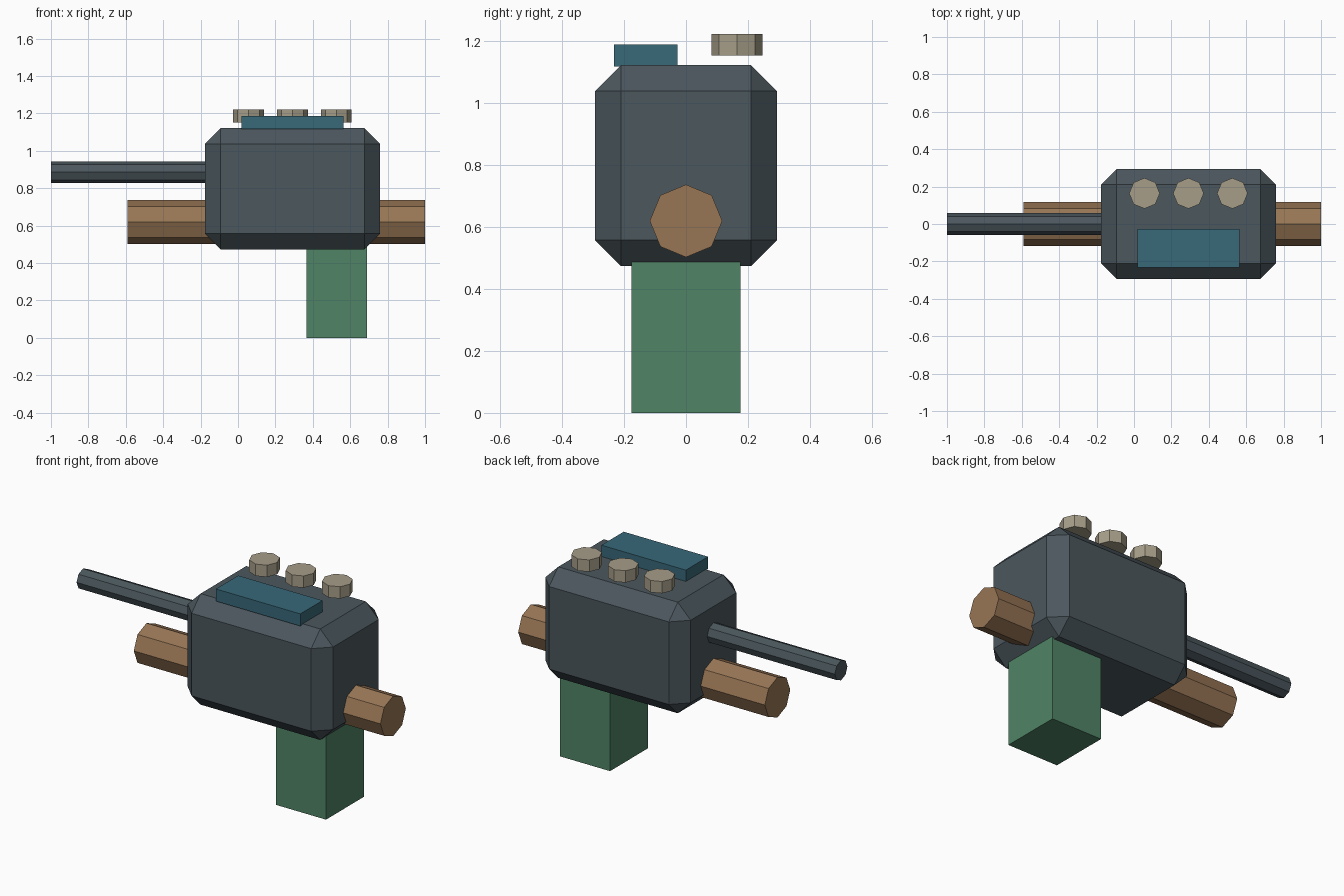
import bpy
from math import pi

if "Cube" in bpy.data.objects:
    bpy.data.objects.remove(bpy.data.objects["Cube"])


def material(name, color):
    m = bpy.data.materials.new(name)
    m.diffuse_color = (*color, 1)
    m.use_nodes = True
    m.node_tree.nodes["Principled BSDF"].inputs["Base Color"].default_value = m.diffuse_color
    return m


SLATE = material("slate", (0.07, 0.095, 0.11))
BROWN = material("brown", (0.31, 0.18, 0.09))
GREEN = material("green", (0.08, 0.23, 0.13))
TEAL = material("teal", (0.04, 0.14, 0.19))
BEIGE = material("beige", (0.38, 0.34, 0.25))


def finish(name, mat):
    ob = bpy.context.object
    ob.name = ob.data.name = name
    ob.data.materials.append(mat)
    return ob


def box(name, x, y, z, mat):
    """Box from its (min, max) range on each axis."""
    loc = [(a + b) / 2 for a, b in (x, y, z)]
    bpy.ops.mesh.primitive_cube_add(size=1, location=loc)
    bpy.context.object.scale = [b - a for a, b in (x, y, z)]
    bpy.ops.object.transform_apply(location=False, rotation=False, scale=True)
    return finish(name, mat)


def octagon(name, radius, depth, loc, mat, rot=(0, 0, 0)):
    bpy.ops.mesh.primitive_cylinder_add(vertices=8, radius=radius, depth=depth,
                                        location=loc, rotation=rot)
    return finish(name, mat)


def x_bar(name, radius, x0, x1, z, mat):
    return octagon(name, radius, x1 - x0, ((x0 + x1) / 2, 0, z), mat, (0, pi / 2, 0))


# Chamfered housing
body = box("housing", (-0.177, 0.76), (-0.293, 0.293), (0.474, 1.121), SLATE)
bevel = body.modifiers.new("chamfer", 'BEVEL')
bevel.width = 0.083
bevel.segments = 1

# Shaft running through the housing and thin rod on the left
x_bar("shaft", 0.117, -0.59, 1.0, 0.619, BROWN)
x_bar("rod", 0.058, -1.0, -0.13, 0.886, SLATE)

# Post below and raised panel on top
box("support_post", (0.367, 0.69), (-0.175, 0.175), (0, 0.5), GREEN)
box("top_panel", (0.02, 0.564), (-0.232, -0.027), (1.116, 1.187), TEAL)

# Row of knobs hovering just above the top
for i in range(3):
    octagon(f"knob_{i + 1}", 0.082, 0.069,
            (0.056 + 0.235 * i, 0.164, 1.187), BEIGE)
